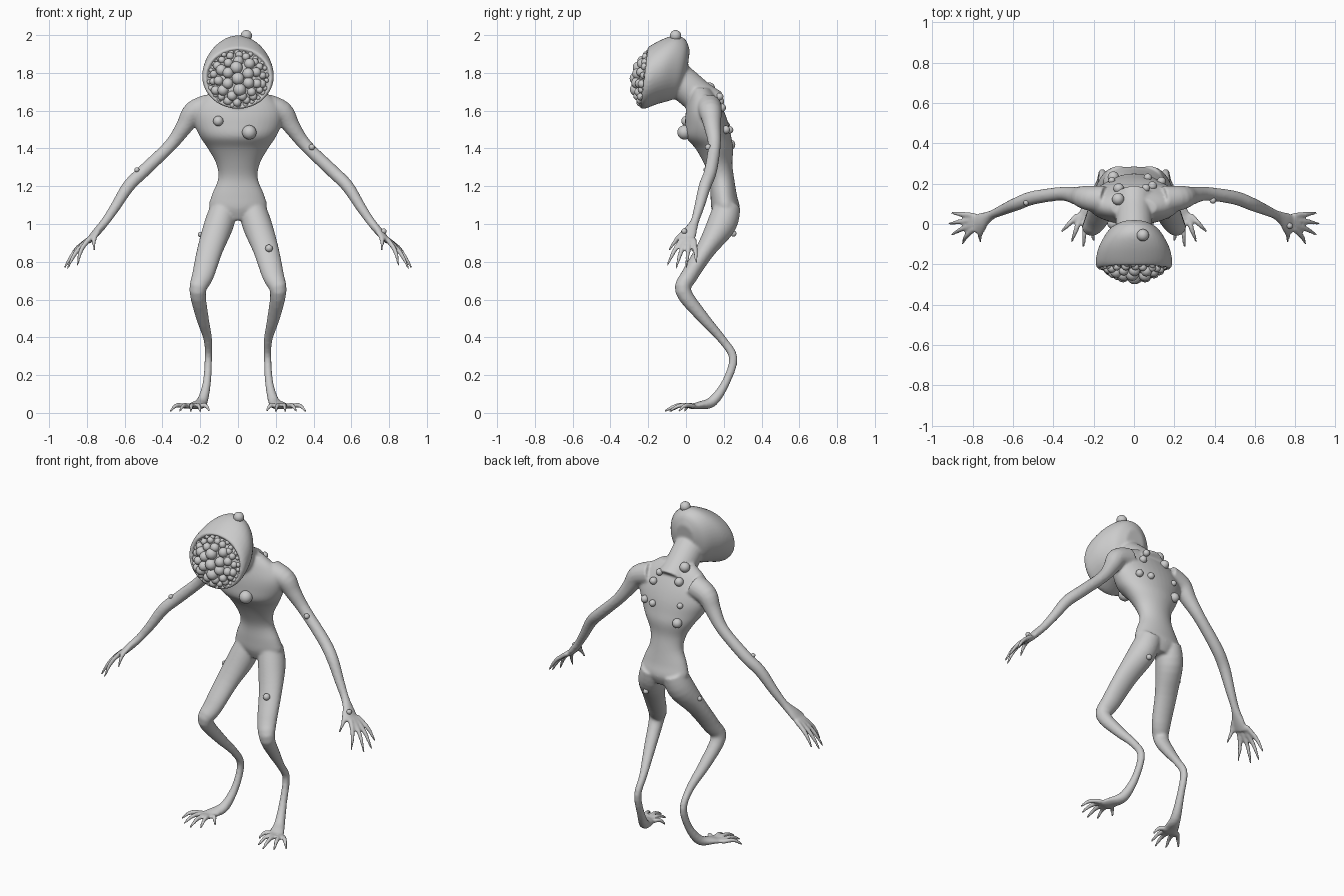
import bpy, bmesh, math, random
from mathutils import Vector, Matrix

random.seed(4)
cube = bpy.data.objects.get("Cube")
if cube:
    bpy.data.objects.remove(cube, do_unlink=True)

skin = bpy.data.materials.new("grey_skin")
skin.use_nodes = True
grey = (.6, .6, .6, 1)
skin.diffuse_color = grey
skin.node_tree.nodes["Principled BSDF"].inputs["Base Color"].default_value = grey


def make_object(name, bm):
    mesh = bpy.data.meshes.new(name)
    bm.to_mesh(mesh)
    bm.free()
    mesh.materials.append(skin)
    for face in mesh.polygons:
        face.use_smooth = True
    obj = bpy.data.objects.new(name, mesh)
    bpy.context.scene.collection.objects.link(obj)
    return obj


def smooth_stations(stations, steps=4):
    """Catmull-Rom interpolation of (x, y, z, side radius, other radius)."""
    padded = [stations[0], *stations, stations[-1]]
    result = []
    for a, b, c, d in zip(padded, padded[1:], padded[2:], padded[3:]):
        for i in range(steps):
            t = i / steps
            result.append([
                q + t * ((r - p) + t * ((2 * p - 5 * q + 4 * r - s)
                         + t * (3 * q - p - 3 * r + s))) / 2
                for p, q, r, s in zip(a, b, c, d)])
    return result + [list(stations[-1])]


def tube(bm, stations, hint, mirror=1, axis=None, sides=24):
    """Loft elliptical rings through the stations and close both ends."""
    stations = smooth_stations([s if len(s) > 4 else (*s, s[-1]) for s in stations])
    centres = [Vector(s[:3]) for s in stations]
    rings = []
    for i, (centre, station) in enumerate(zip(centres, stations)):
        ahead = centres[min(i + 1, len(centres) - 1)]
        along = Vector(axis) if axis else ahead - centres[max(i - 1, 0)]
        along.normalize()
        side = Vector(hint)
        side = (side - along * side.dot(along)).normalized()
        other = along.cross(side)
        ring = []
        for k in range(sides):
            angle = math.tau * k / sides
            p = (centre + side * station[3] * math.cos(angle)
                 + other * station[4] * math.sin(angle))
            ring.append(bm.verts.new((p.x * mirror, p.y, max(p.z, 0))))
        rings.append(ring)
    for low, high in zip(rings, rings[1:]):
        for k in range(sides):
            n = (k + 1) % sides
            bm.faces.new((low[k], low[n], high[n], high[k]))
    bm.faces.new(rings[0])
    bm.faces.new(rings[-1])


X, Y = (1, 0, 0), (0, 1, 0)
body = bmesh.new()

# Torso from pelvis to collar
tube(body, [
    (0, .21, 1.02, .07, .05), (0, .21, 1.08, .15, .075), (0, .2, 1.15, .14, .07),
    (0, .19, 1.24, .105, .065), (0, .17, 1.32, .115, .075), (0, .15, 1.4, .16, .1),
    (0, .12, 1.46, .2, .12), (0, .11, 1.53, .23, .115), (0, .1, 1.6, .23, .1),
    (0, .09, 1.67, .18, .075), (0, .08, 1.72, .11, .05)], X, axis=(0, 0, 1), sides=40)

# Neck
tube(body, [(0, .13, 1.62, .1), (0, .07, 1.67, .09), (0, 0, 1.73, .09),
            (0, -.06, 1.78, .09)], X)

# Hooded head with a domed, rimmed face
tube(body, [
    (0, -.25, 1.77, .03), (0, -.245, 1.77, .08), (0, -.225, 1.77, .13, .125),
    (0, -.2, 1.77, .155, .14), (0, -.225, 1.775, .17, .155), (0, -.2, 1.78, .19, .172),
    (0, -.13, 1.81, .18, .177), (0, -.07, 1.825, .152, .175), (0, -.02, 1.825, .115, .15),
    (0, .01, 1.84, .06, .08)], X, axis=(0, 1, -.13), sides=40)

FINGER_TIPS = [(.76, -.09, .86), (.85, -.1, .78), (.905, -.055, .76),
               (.92, 0, .765), (.905, .055, .79)]
TOE_TIPS = [(.15, -.01), (.2, -.085), (.25, -.115), (.31, -.09), (.36, -.04)]

for s in (1, -1):
    # Arm from shoulder to palm
    tube(body, [
        (.15, .12, 1.62, .07), (.235, .13, 1.59, .06), (.285, .14, 1.515, .045),
        (.36, .15, 1.415, .034), (.5, .13, 1.28, .034), (.58, .1, 1.2, .033),
        (.65, .07, 1.09, .027), (.705, .045, 1.01, .023), (.755, .015, .95, .042, .021),
        (.79, -.005, .91, .048, .016)], Y, s)
    # Fingers
    for i, tip in enumerate(FINGER_TIPS):
        tip = Vector(tip)
        root = Vector((.79, -.045 + .022 * i, .92)) if i else Vector((.74, -.01, .96))
        middle = root.lerp(tip, .5) + Vector((.012, 0, .008))
        tube(body, [(*root, .014), (*middle, .013), (*tip, .006)], Y, s, sides=12)
    # Leg from hip over knee and raised heel to the sole
    tube(body, [
        (.07, .22, 1.1, .07), (.1, .19, 1, .078), (.148, .105, .865, .068, .052),
        (.185, .02, .73, .058, .045), (.213, -.015, .645, .044, .042),
        (.19, .085, .51, .034, .032), (.16, .19, .39, .023), (.157, .25, .29, .02, .023),
        (.165, .21, .16, .022), (.19, .14, .06, .03, .028), (.22, .07, .04, .042, .02),
        (.24, .03, .033, .045, .014)], X, s)
    # Toes
    for i, (x, y) in enumerate(TOE_TIPS):
        root = Vector((.2 + .02 * i, .045, .034))
        middle = root.lerp(Vector((x, y, .045)), .55)
        tube(body, [(*root, .014), (*middle, .013), (x, y, .008, .007)], X, s, sides=12)

# Fuse the parts into one soft skin
bmesh.ops.recalc_face_normals(body, faces=body.faces)
body_obj = make_object("body", body)
remesh = body_obj.modifiers.new("fuse", "REMESH")
remesh.mode = "VOXEL"
remesh.voxel_size = .0075
remesh.use_smooth_shade = True
soften = body_obj.modifiers.new("soften", "SMOOTH")
soften.factor = .5
soften.iterations = 7


def ball(bm, centre, radius, detail=12):
    bmesh.ops.create_uvsphere(bm, u_segments=2 * detail, v_segments=detail,
                              radius=radius, matrix=Matrix.Translation(centre))


# Cluster of round eyes in widening rings over the face
eyes = bmesh.new()
EYE_RINGS = [(1, 0, .035), (6, .062, .032), (11, .103, .027), (18, .133, .022), (26, .15, .014)]
for count, spread, size in EYE_RINGS:
    for k in range(count):
        angle = math.tau * (k + random.uniform(-.12, .12)) / count + spread * 9
        reach = spread * random.uniform(.97, 1.03)
        x, z = reach * math.cos(angle), reach * .93 * math.sin(angle)
        y = -.265 + 2.2 * reach * reach + .13 * z
        ball(eyes, (x, y, 1.77 + z), size * random.uniform(.85, 1.1), 10)
make_object("eye_cluster", eyes)

# Warts, each seated on the nearest skin
WARTS = [
    (-.105, 0, 1.545, .027), (.06, -.01, 1.485, .038), (.39, .12, 1.405, .016),
    (.165, .04, .875, .02), (.775, -.01, .965, .015), (-.53, .11, 1.28, .013),
    (-.2, .15, .945, .014), (.045, -.055, 2, .03), (-.085, .14, 1.74, .03),
    (-.08, .2, 1.66, .026), (.06, .19, 1.67, .02), (.095, .21, 1.625, .022),
    (.07, .24, 1.5, .02), (.14, .22, 1.5, .022), (-.12, .25, 1.53, .017),
    (-.11, .25, 1.42, .028), (.1, .25, .95, .016)]
bpy.context.view_layer.update()
skin_surface = body_obj.evaluated_get(bpy.context.evaluated_depsgraph_get())
warts = bmesh.new()
for x, y, z, size in WARTS:
    found, point, normal, _ = skin_surface.closest_point_on_mesh((x, y, z))
    ball(warts, point + normal * size * .2 if found else (x, y, z), size)
make_object("warts", warts)
